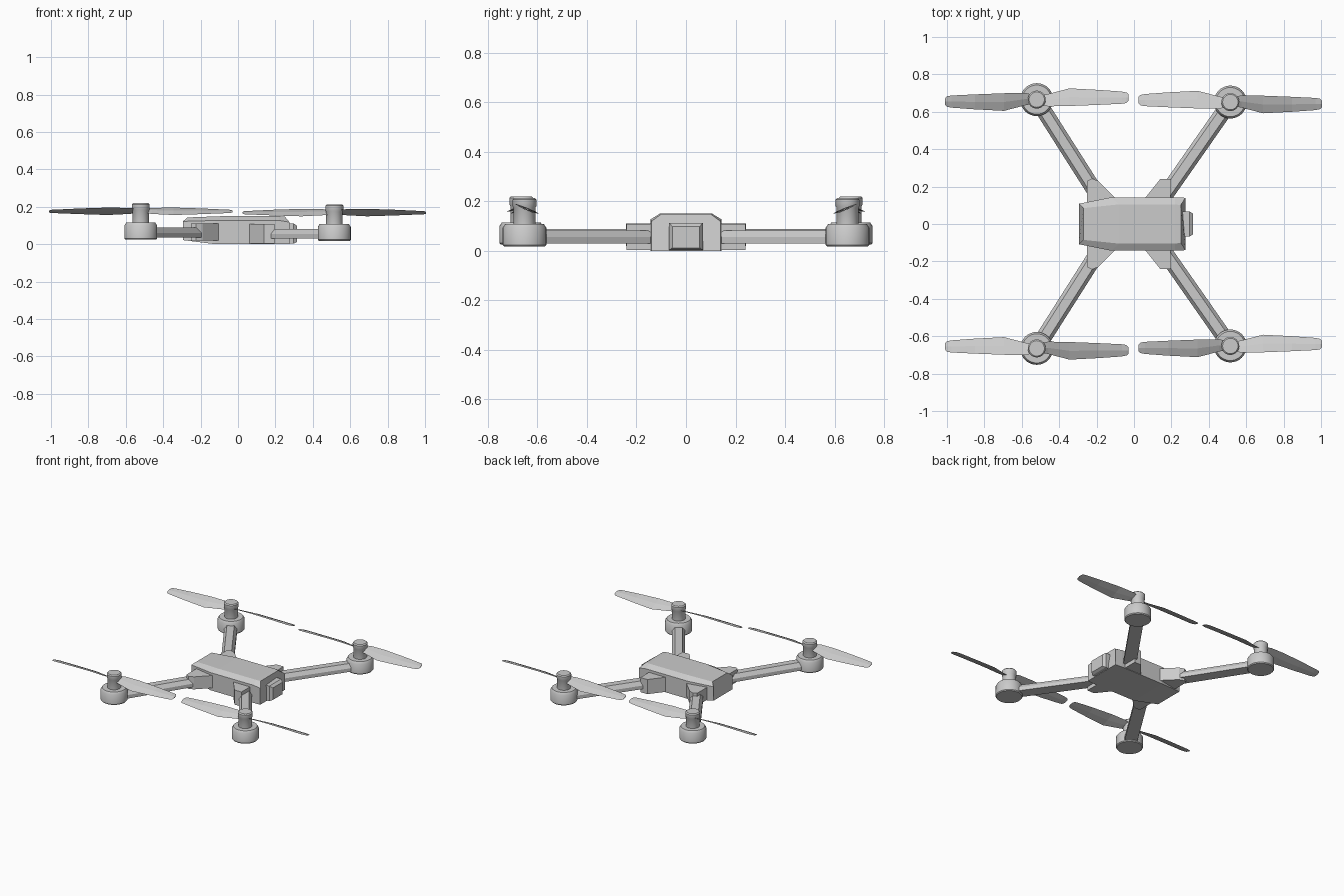
import bpy, bmesh, math
from mathutils import Vector

if "Cube" in bpy.data.objects:
    bpy.data.objects.remove(bpy.data.objects["Cube"])


def finish(name, bm, smooth=False):
    bmesh.ops.recalc_face_normals(bm, faces=bm.faces)
    me = bpy.data.meshes.new(name)
    bm.to_mesh(me)
    bm.free()
    ob = bpy.data.objects.new(name, me)
    bpy.context.collection.objects.link(ob)
    if smooth:
        bpy.ops.object.select_all(action='DESELECT')
        ob.select_set(True)
        bpy.context.view_layer.objects.active = ob
        bpy.ops.object.shade_smooth_by_angle(angle=math.radians(35))
    return ob


def loft(name, rings):
    """Skin a list of equal-length closed rings and cap both ends."""
    bm = bmesh.new()
    vs = [[bm.verts.new(p) for p in r] for r in rings]
    n = len(rings[0])
    for a, b in zip(vs, vs[1:]):
        for i in range(n):
            bm.faces.new((a[i], a[(i + 1) % n], b[(i + 1) % n], b[i]))
    bm.faces.new(vs[0])
    bm.faces.new(vs[-1])
    return finish(name, bm)


def lathe(name, profile, centre, seg=32):
    bm = bmesh.new()
    vs = [bm.verts.new((r, 0, z)) for r, z in profile]
    edges = [bm.edges.new(p) for p in zip(vs, vs[1:])]
    bmesh.ops.spin(bm, geom=vs + edges, cent=(0, 0, 0), axis=(0, 0, 1),
                   angle=math.tau, steps=seg)
    bmesh.ops.remove_doubles(bm, verts=bm.verts, dist=1e-4)
    bmesh.ops.translate(bm, verts=bm.verts, vec=centre)
    return finish(name, bm, True)


# Body: stations along x (bottom x, top x, half width, top half width, z bottom, shoulder, top)
stations = [(-0.295, -0.27, 0.108, 0.085, 0.022, 0.122, 0.143),
            (-0.12, -0.08, 0.143, 0.105, 0.0, 0.127, 0.15),
            (0.22, 0.22, 0.143, 0.105, 0.0, 0.127, 0.15),
            (0.275, 0.25, 0.14, 0.10, 0.0, 0.118, 0.148)]
rings = []
for xb, xt, w, t, zb, zs, zt in stations:
    rings.append([(xb, -w, zb), (xb, -w, zs), (xt, -t, zt),
                  (xt, t, zt), (xb, w, zs), (xb, w, zb)])
loft("body", rings)

# Camera block on the nose, with tapered front
rings = [[(x, -w, z0), (x, w, z0), (x, w, z1), (x, -w, z1)]
         for x, w, z0, z1 in ((0.25, 0.068, 0.003, 0.112), (0.297, 0.068, 0.003, 0.112),
                              (0.315, 0.055, 0.012, 0.098))]
loft("camera_block", rings)


def arm(name, start, end, z, sy):
    a, b = Vector((start[0], start[1] * sy, z)), Vector((end[0], end[1] * sy, z))
    d = (b - a).normalized()
    side = Vector((-d.y, d.x, 0))
    prof = ((-0.042, 0), (-0.042, 0.025), (-0.024, 0.052),
            (0.024, 0.052), (0.042, 0.025), (0.042, 0))
    loft(name, [[p + side * u + Vector((0, 0, v)) for u, v in prof] for p in (a, b)])


def propeller(name, centre, sx, sy):
    # Blade stations: radius, high straight edge (y, z), low bulging edge (y, z)
    blade = ((0.0, -0.022, 0.010, 0.018, -0.008), (0.06, -0.036, 0.018, 0.030, -0.014),
             (0.175, -0.034, 0.020, 0.060, -0.020), (0.33, -0.028, 0.015, 0.052, -0.015),
             (0.455, -0.022, 0.009, 0.043, -0.010), (0.48, -0.018, 0.008, 0.038, -0.009),
             (0.49, -0.006, 0.003, 0.028, -0.006))
    for k, turn in enumerate((1, -1)):
        rings = []
        for r, y0, z0, y1, z1 in blade:
            ym, zm = (y0 + y1) / 2, (z0 + z1) / 2
            pts = ((y0, z0), (ym, zm + 0.004), (y1, z1), (ym, zm - 0.002))
            rings.append([(centre[0] + sx * turn * r, centre[1] + sy * turn * y,
                           centre[2] + z) for y, z in pts])
        loft(f"{name}_blade_{k + 1}", rings)


# Mount outlines (+y side), then arms, motors and propellers on both sides
mounts = {"nose": ([(0.06, 0.10), (0.06, 0.14), (0.14, 0.24), (0.195, 0.24), (0.195, 0.10)],
                   0.003, 0.108),
          "tail": ([(-0.25, 0.10), (-0.25, 0.23), (-0.225, 0.243), (-0.19, 0.23),
                    (-0.10, 0.14), (-0.10, 0.10)], 0.02, 0.11)}
corners = {"nose": ((0.15, 0.13), (0.515, 0.652), 0.030, -0.007, -1),
           "tail": ((-0.18, 0.13), (-0.52, 0.665), 0.036, 0.0, 1)}
for end, (start, hub, arm_z, dz, sx) in corners.items():
    for side, sy in (("left", 1), ("right", -1)):
        tag = f"{end}_{side}"
        outline, z0, z1 = mounts[end]
        loft(f"{tag}_mount", [[(x, y * sy, z) for x, y in outline] for z in (z0, z1)])
        arm(f"{tag}_arm", start, hub, arm_z, sy)
        c = (hub[0], hub[1] * sy, dz)
        lathe(f"{tag}_motor", [(0, 0.025), (0.083, 0.025), (0.088, 0.031), (0.088, 0.100),
                               (0.078, 0.115), (0, 0.115)], c)
        lathe(f"{tag}_hub", [(0, 0.10), (0.044, 0.10), (0.044, 0.18), (0.048, 0.187),
                             (0.048, 0.213), (0.041, 0.22), (0, 0.22)], c)
        propeller(f"{tag}_propeller", (c[0], c[1], 0.176 + dz), sx, sy)
